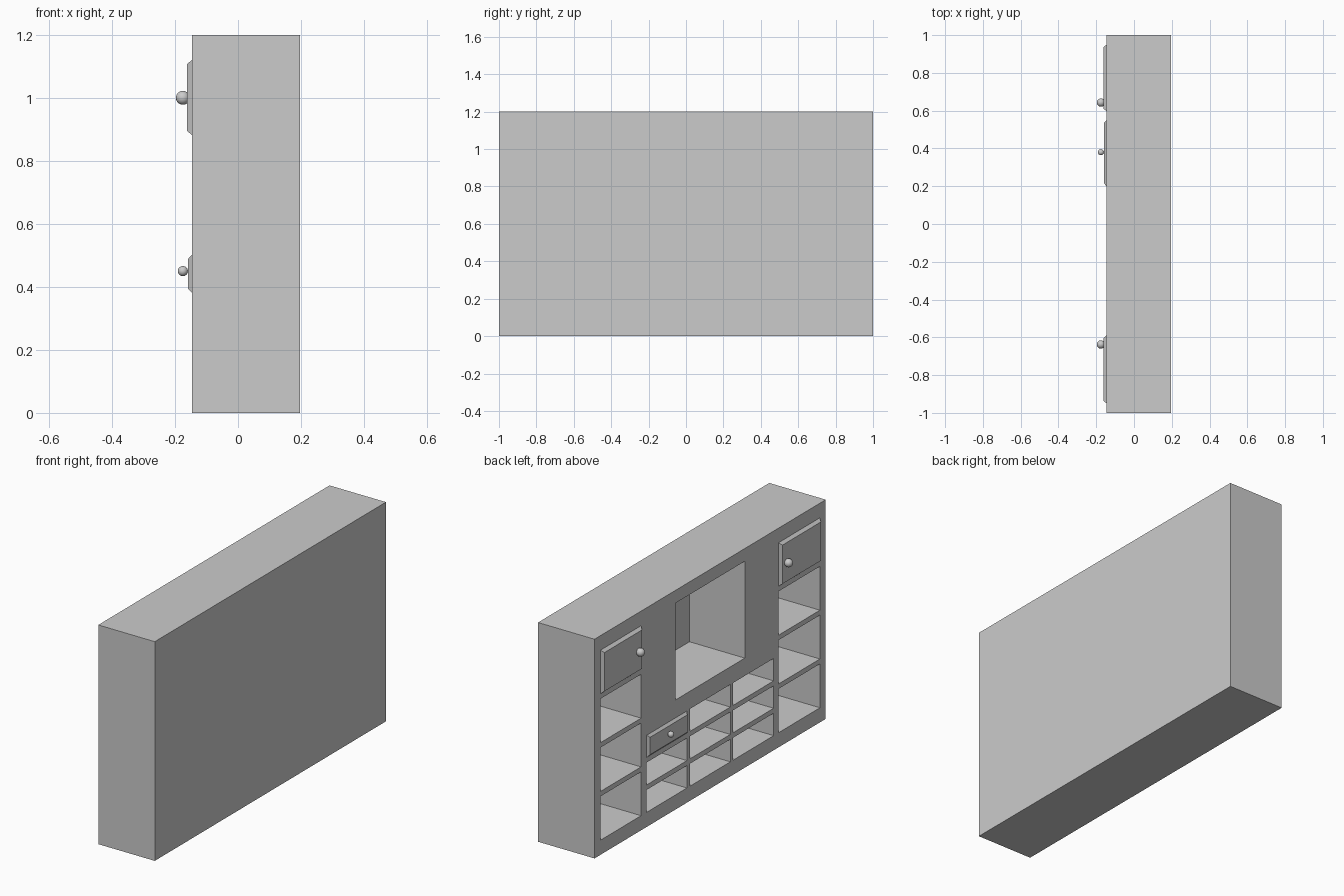
import bpy, bmesh

if "Cube" in bpy.data.objects:
    bpy.data.objects.remove(bpy.data.objects["Cube"])

FRONT, BACK = -0.146, 0.196      # x of the open face and of the closed back
CAVITY_BACK = 0.189


def add_box(bm, x, y, z, taper=0.0):
    """Box from (min, max) ranges; taper insets the side at x[0]."""
    loops = []
    for px, t in ((x[0], taper), (x[1], 0.0)):
        loops.append([bm.verts.new((px, py, pz)) for py, pz in (
            (y[0] + t, z[0] + t), (y[1] - t, z[0] + t),
            (y[1] - t, z[1] - t), (y[0] + t, z[1] - t))])
    a, b = loops
    bm.faces.new(a)
    bm.faces.new(b)
    for i in range(4):
        j = (i + 1) % 4
        bm.faces.new((a[i], a[j], b[j], b[i]))


def make_object(name, bm):
    bmesh.ops.recalc_face_normals(bm, faces=bm.faces)
    mesh = bpy.data.meshes.new(name)
    bm.to_mesh(mesh)
    bm.free()
    obj = bpy.data.objects.new(name, mesh)
    bpy.context.collection.objects.link(obj)
    return obj


# Layout of the front: tall side columns and a central block of small cells
side_cols = [(0.597, 0.95), (-0.95, -0.59)]
mid_cols = [(0.2, 0.55), (-0.175, 0.175), (-0.55, -0.2)]
side_rows = [(0.08 + 0.267 * i, 0.32 + 0.267 * i) for i in range(4)]
mid_rows = [(0.08 + 0.15 * i, 0.203 + 0.15 * i) for i in range(3)]

openings = [(c, r) for c in side_cols for r in side_rows[:3]]
openings += [(c, r) for c in mid_cols for r in mid_rows
             if not (c == mid_cols[0] and r == mid_rows[2])]
openings.append(((-0.3, 0.3), (0.6, 1.13)))      # large screen niche

# Cabinet body with the openings cut in
bm = bmesh.new()
add_box(bm, (FRONT, BACK), (-1, 1), (0, 1.2))
cabinet = make_object("cabinet_body", bm)

bm = bmesh.new()
for cols, rows in openings:
    add_box(bm, (FRONT - 0.1, CAVITY_BACK), cols, rows)
cutter = make_object("opening_cutter", bm)
cutter.hide_render = True

mod = cabinet.modifiers.new("openings", 'BOOLEAN')
mod.operation = 'DIFFERENCE'
mod.solver = 'EXACT'
mod.object = cutter
bpy.context.view_layer.objects.active = cabinet
bpy.ops.object.modifier_apply(modifier=mod.name)
bpy.data.objects.remove(cutter)


# Bevelled door or drawer fronts, each with a round knob
def add_front(name, cols, rows, thickness, knob_y, knob_z, radius):
    bm = bmesh.new()
    add_box(bm, (FRONT - thickness, FRONT + 0.001), cols, rows, 0.014)
    make_object(name, bm)
    bpy.ops.mesh.primitive_uv_sphere_add(
        segments=32, ring_count=16, radius=radius, location=(-0.175, knob_y, knob_z))
    knob = bpy.context.object
    knob.name = name + "_knob"
    bpy.ops.object.shade_smooth()


add_front("left_door", side_cols[0], side_rows[3], 0.016, 0.643, 1.0, 0.022)
add_front("right_door", side_cols[1], side_rows[3], 0.016, -0.638, 1.0, 0.022)
add_front("drawer_front", mid_cols[0], mid_rows[2], 0.012, 0.38, 0.45, 0.016)
